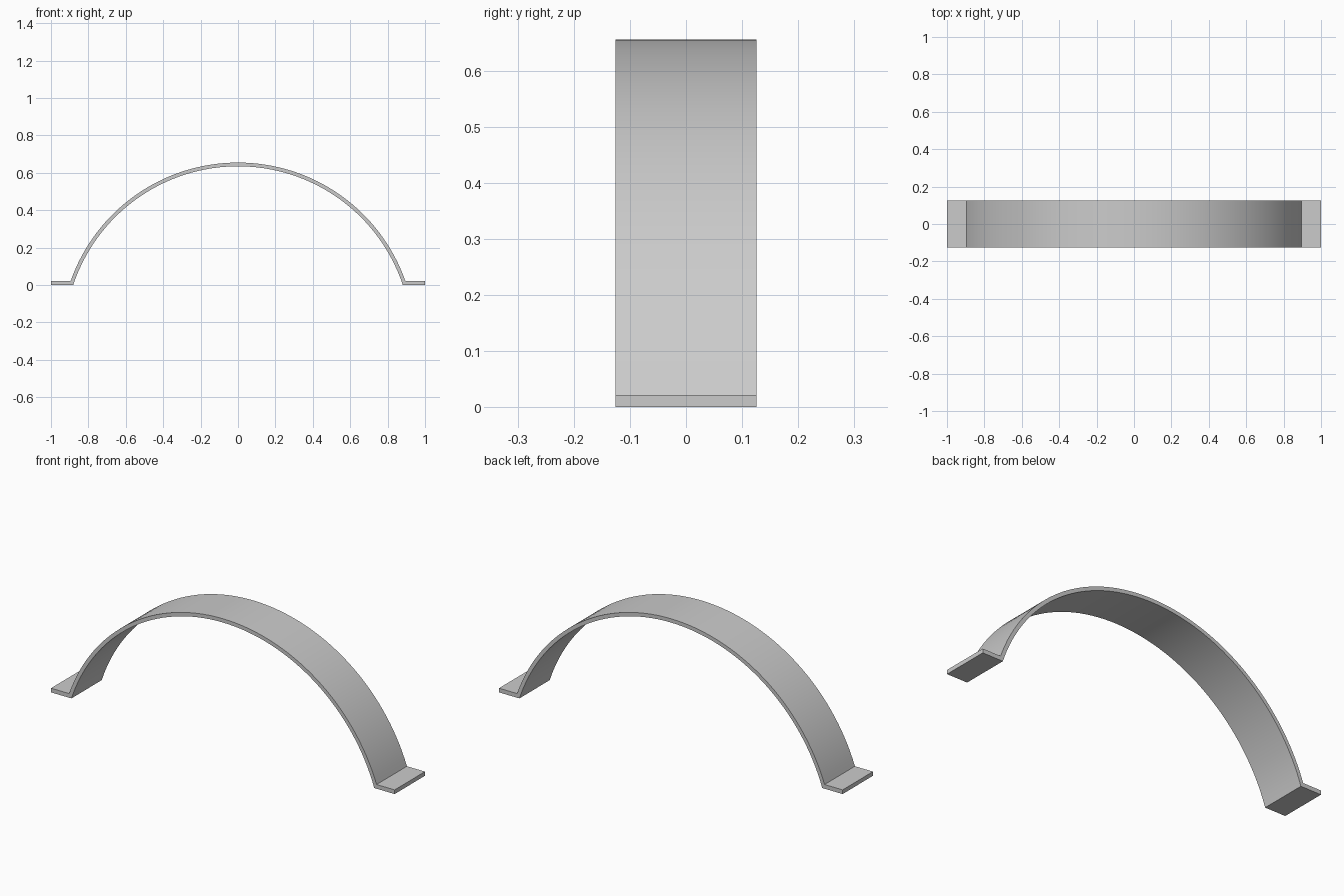
import bpy, bmesh
from math import asin, sin, cos, radians

old = bpy.data.objects.get("Cube")
if old:
    bpy.data.objects.remove(old, do_unlink=True)

WIDTH = 0.252        # strap depth along y
FOOT = 0.022         # foot plate thickness
OUTER, INNER = 0.949, 0.929
CENTRE_Z = 0.655 - OUTER
STEPS = 64

# Plain grey material
grey = bpy.data.materials.new("light grey")
grey.use_nodes = True
colour = (0.6, 0.6, 0.6, 1)
grey.diffuse_color = colour
grey.node_tree.nodes["Principled BSDF"].inputs["Base Color"].default_value = colour


def arc(radius, end_z):
    """Points of an arch from left to right, ending at height end_z."""
    low = asin((end_z - CENTRE_Z) / radius)
    half = radians(90) - low
    angles = [half * (2 * i / STEPS - 1) for i in range(STEPS + 1)]
    return [(radius * sin(a), CENTRE_Z + radius * cos(a)) for a in angles]


# Strap profile: under and upper edges, with a flat foot at each end
under = [(-1, 0)] + arc(INNER, 0) + [(1, 0)]
upper = [(-1, FOOT)] + arc(OUTER, FOOT) + [(1, FOOT)]

bm = bmesh.new()
rows = [[bm.verts.new((x, -WIDTH / 2, z)) for x, z in row] for row in (under, upper)]
for i in range(len(under) - 1):
    bm.faces.new((rows[0][i], rows[0][i + 1], rows[1][i + 1], rows[1][i]))

# Extrude the profile through the strap's width
result = bmesh.ops.extrude_face_region(bm, geom=bm.faces[:], use_keep_orig=True)
moved = [g for g in result["geom"] if isinstance(g, bmesh.types.BMVert)]
bmesh.ops.translate(bm, verts=moved, vec=(0, WIDTH, 0))
bmesh.ops.recalc_face_normals(bm, faces=bm.faces[:])

mesh = bpy.data.meshes.new("arched_strap")
bm.to_mesh(mesh)
bm.free()
mesh.materials.append(grey)
strap = bpy.data.objects.new("arched_strap", mesh)
bpy.context.collection.objects.link(strap)

# Smooth arch, crisp edges
bpy.ops.object.select_all(action="DESELECT")
strap.select_set(True)
bpy.context.view_layer.objects.active = strap
bpy.ops.object.shade_smooth_by_angle(angle=radians(30))
